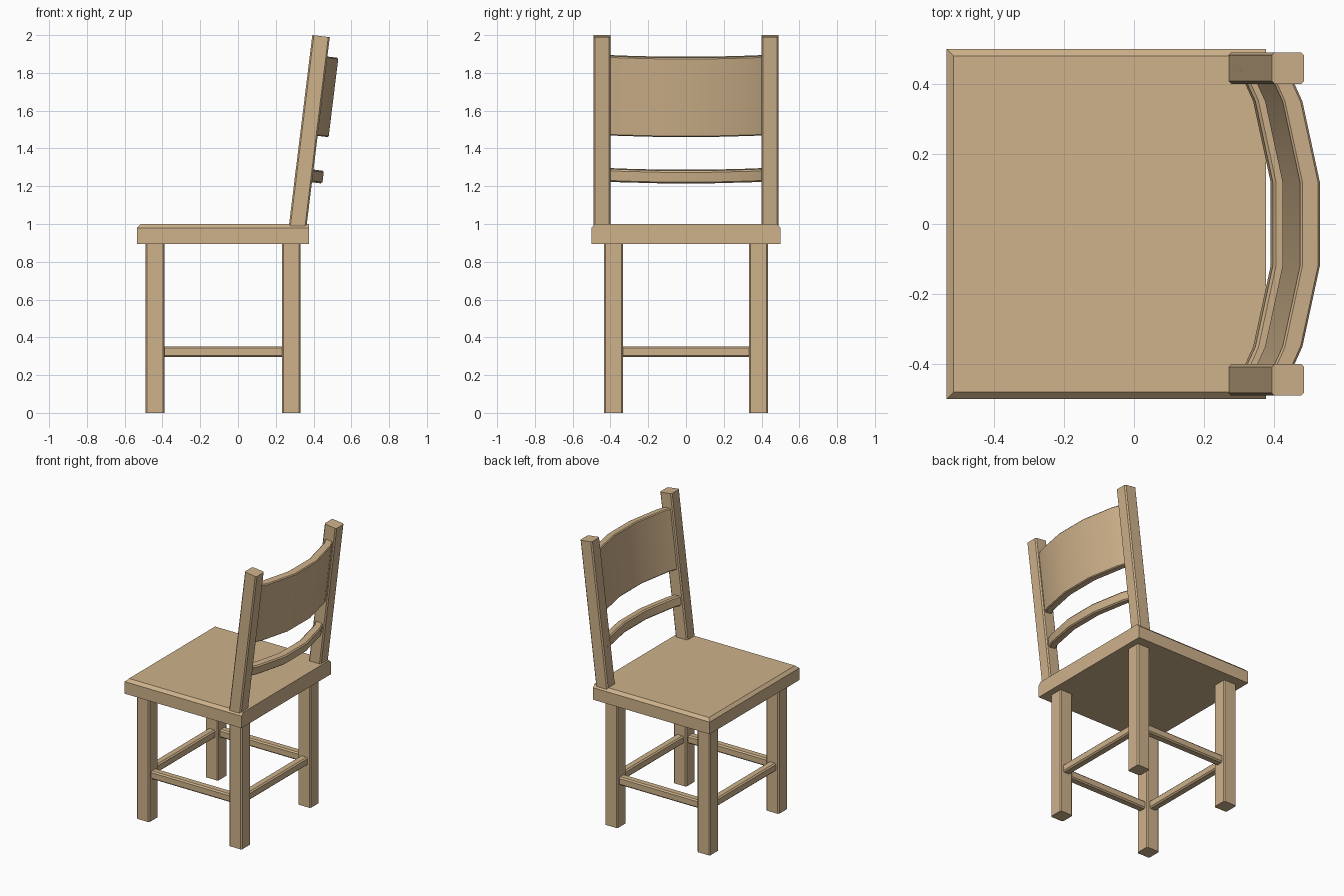
import bpy, bmesh, math
from mathutils import Matrix, Vector

if "Cube" in bpy.data.objects:
    bpy.data.objects.remove(bpy.data.objects["Cube"])

wood = bpy.data.materials.new("tan wood")
wood.diffuse_color = (0.62, 0.445, 0.258, 1)
wood.use_nodes = True
wood.node_tree.nodes["Principled BSDF"].inputs["Base Color"].default_value = wood.diffuse_color

TILT = math.radians(7)                       # lean of the backrest
BACK = Matrix.Translation((0.3175, 0, 1.0)) @ Matrix.Rotation(TILT, 4, 'Y')


def finish(name, bm, matrix=None, smooth=None):
    bmesh.ops.recalc_face_normals(bm, faces=bm.faces[:])
    if matrix:
        bm.transform(matrix)
    me = bpy.data.meshes.new(name)
    bm.to_mesh(me)
    bm.free()
    me.materials.append(wood)
    ob = bpy.data.objects.new(name, me)
    bpy.context.collection.objects.link(ob)
    if smooth:
        bpy.ops.object.select_all(action='DESELECT')
        ob.select_set(True)
        bpy.context.view_layer.objects.active = ob
        bpy.ops.object.shade_smooth_by_angle(angle=math.radians(smooth))
    return ob


def box(lo, hi):
    bm = bmesh.new()
    bmesh.ops.create_cube(bm, size=1)
    lo, hi = Vector(lo), Vector(hi)
    for v in bm.verts:
        v.co = (lo + hi) / 2 + v.co * (hi - lo)
    return bm


def bar(name, lo, hi, axis, bevel, matrix=None):
    """Box with its long edges (along axis) chamfered."""
    bm = box(lo, hi)
    edges = [e for e in bm.edges
             if abs((e.verts[0].co - e.verts[1].co).normalized()[axis]) > 0.9]
    bmesh.ops.bevel(bm, geom=edges, offset=bevel, segments=1, affect='EDGES')
    return finish(name, bm, matrix)


def curved_rail(name, d0, d1, s0, s1, bevel):
    """Bowed slat between the posts, in the leaning frame of the backrest."""
    half = [(0.12, 0), (0.35, -0.05), (0.44, -0.091)]
    path = [(-y, d) for y, d in reversed(half)] + half
    outline = [(d1 + d, y) for y, d in path] + [(d0 + d, y) for y, d in reversed(path)]
    bm = bmesh.new()
    face = bm.faces.new([bm.verts.new((x, y, s0)) for x, y in outline])
    ext = bmesh.ops.extrude_face_region(bm, geom=[face])
    top = [g for g in ext['geom'] if isinstance(g, bmesh.types.BMVert)]
    bmesh.ops.translate(bm, verts=top, vec=(0, 0, s1 - s0))
    bmesh.ops.recalc_face_normals(bm, faces=bm.faces[:])
    rims = [e for e in bm.edges
            if abs(e.verts[0].co.z - e.verts[1].co.z) < 1e-4
            and abs(e.verts[0].co.y - e.verts[1].co.y) > 0.02]
    bmesh.ops.bevel(bm, geom=rims, offset=bevel, segments=1, affect='EDGES')
    return finish(name, bm, BACK, smooth=30)


# seat: top edges chamfered except along the backrest side
bm = box((-0.535, -0.5, 0.895), (0.377, 0.5, 1.0))
edges = [e for e in bm.edges if all(v.co.z > 0.99 for v in e.verts)
         and not all(v.co.x > 0.37 for v in e.verts)]
bmesh.ops.bevel(bm, geom=edges, offset=0.02, segments=1, affect='EDGES')
finish("seat", bm)

# legs
FX, RX, LY, H = -0.44, 0.282, 0.384, 0.05
for x, end in ((FX, "fore"), (RX, "rear")):
    for s, side in ((-1, "right"), (1, "left")):
        bar(f"{end}_{side}_leg", (x - H, s * LY - H, 0), (x + H, s * LY + H, 0.9), 2, 0.008)

# stretchers between the legs
Z0, Z1, W = 0.295, 0.352, 0.028
for s, side in ((-1, "right"), (1, "left")):
    bar(f"{side}_stretcher", (FX + 0.03, s * LY - W, Z0), (RX - 0.03, s * LY + W, Z1), 0, 0.009)
for x, end in ((FX, "fore"), (RX, "rear")):
    bar(f"{end}_stretcher", (x - W, -LY + 0.03, Z0), (x + W, LY - 0.03, Z1), 1, 0.009)

# back posts
for s, side in ((-1, "right"), (1, "left")):
    bar(f"{side}_back_post", (-0.0465, s * 0.445 - 0.045, -0.04),
        (0.0465, s * 0.445 + 0.045, 1.002), 2, 0.008, BACK)

# backrest slats
curved_rail("upper_back_slat", 0.048, 0.105, 0.476, 0.899, 0.006)
curved_rail("lower_back_rail", 0.044, 0.102, 0.228, 0.296, 0.008)
